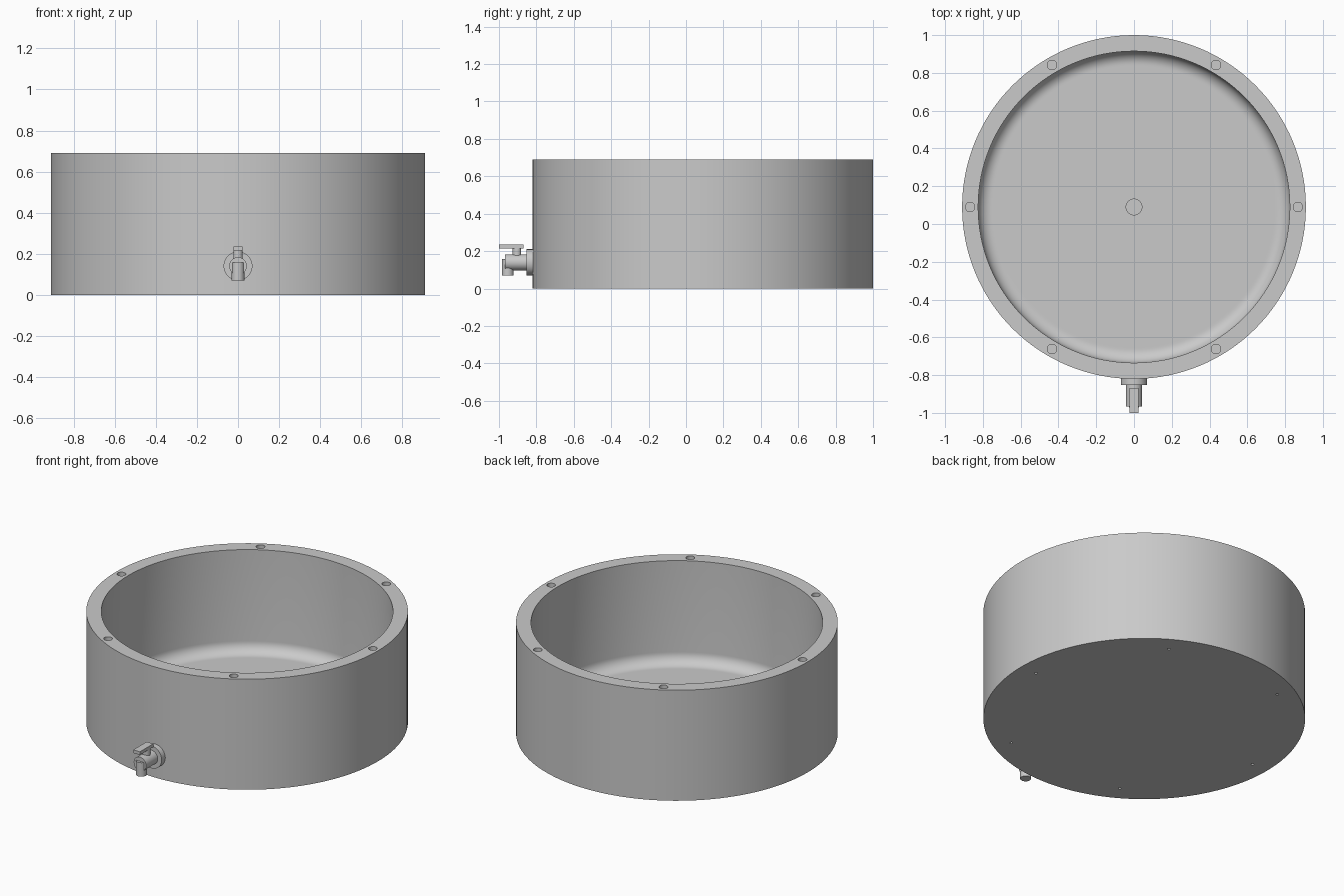
import bpy, bmesh, math
from mathutils import Matrix, Vector

if "Cube" in bpy.data.objects:
    bpy.data.objects.remove(bpy.data.objects["Cube"], do_unlink=True)

CENTRE_Y, RADIUS, HEIGHT = 0.09, 0.91, 0.69
INNER, FLOOR, FILLET = 0.825, 0.05, 0.07
TAP_Z = 0.14

grey = bpy.data.materials.new("light grey")
grey.use_nodes = True
colour = (0.59, 0.59, 0.59, 1)
grey.diffuse_color = colour
grey.node_tree.nodes["Principled BSDF"].inputs["Base Color"].default_value = colour


def add_object(name, bm):
    bmesh.ops.recalc_face_normals(bm, faces=bm.faces)
    mesh = bpy.data.meshes.new(name)
    bm.to_mesh(mesh)
    bm.free()
    mesh.materials.append(grey)
    obj = bpy.data.objects.new(name, mesh)
    bpy.context.collection.objects.link(obj)
    return obj


def select(obj):
    bpy.ops.object.select_all(action="DESELECT")
    obj.select_set(True)
    bpy.context.view_layer.objects.active = obj


def smooth(obj):
    select(obj)
    bpy.ops.object.shade_smooth_by_angle(angle=math.radians(30))


def add_cylinder(bm, start, end, radius, sides=32):
    start, end = Vector(start), Vector(end)
    axis = end - start
    turn = axis.to_track_quat("Z", "Y").to_matrix().to_4x4()
    bmesh.ops.create_cone(bm, cap_ends=True, segments=sides, radius1=radius, radius2=radius,
                          depth=axis.length, matrix=Matrix.Translation((start + end) / 2) @ turn)


def cylinder(name, start, end, radius):
    bm = bmesh.new()
    add_cylinder(bm, start, end, radius, 48)
    smooth(add_object(name, bm))


# Tank: lathed wall, rim, rounded inner corner and floor
profile = [(0, 0), (RADIUS, 0), (RADIUS, HEIGHT), (INNER, HEIGHT)]
for i in range(11):
    a = math.pi / 2 * i / 10
    profile.append((INNER - FILLET + FILLET * math.cos(a), FLOOR + FILLET - FILLET * math.sin(a)))
profile += [(INNER - FILLET - 0.01, FLOOR), (0, FLOOR)]
bm = bmesh.new()
verts = [bm.verts.new((r, 0, z)) for r, z in profile]
edges = [bm.edges.new(pair) for pair in zip(verts, verts[1:])]
bmesh.ops.spin(bm, geom=verts + edges, axis=(0, 0, 1), cent=(0, 0, 0),
               angle=math.tau, steps=128, use_duplicate=False)
bmesh.ops.remove_doubles(bm, verts=bm.verts, dist=0.0001)
bmesh.ops.translate(bm, verts=bm.verts, vec=(0, CENTRE_Y, 0))
tank = add_object("tank", bm)

# Holes in the rim, the underside and the middle of the floor
bm = bmesh.new()
add_cylinder(bm, (0, CENTRE_Y, 0.02), (0, CENTRE_Y, 0.1), 0.042)
for i in range(6):
    a = math.tau * i / 6
    for ring, low, high, radius in ((0.868, HEIGHT - 0.06, HEIGHT + 0.05, 0.025),
                                    (0.8, -0.05, 0.02, 0.008)):
        x, y = ring * math.cos(a), CENTRE_Y + ring * math.sin(a)
        add_cylinder(bm, (x, y, low), (x, y, high), radius, 24)
cutter = add_object("hole_cutter", bm)
cutter.hide_render = True
cut = tank.modifiers.new("holes", "BOOLEAN")
cut.operation, cut.solver, cut.object = "DIFFERENCE", "EXACT", cutter
select(tank)
bpy.ops.object.modifier_apply(modifier=cut.name)
bpy.data.objects.remove(cutter, do_unlink=True)
smooth(tank)

# Drain tap
cylinder("tap_flange", (0, -0.8, TAP_Z), (0, -0.853, TAP_Z), 0.07)
cylinder("tap_body", (0, -0.84, TAP_Z), (0, -0.967, TAP_Z), 0.043)
cylinder("tap_spout", (0, -0.953, 0.07), (0, -0.953, 0.157), 0.031)
cylinder("tap_stem", (0, -0.904, TAP_Z), (0, -0.904, 0.217), 0.023)

# Lever on top of the stem
bm = bmesh.new()
bmesh.ops.create_cube(bm, size=1, matrix=Matrix.Translation((0, -0.934, 0.225))
                      @ Matrix.Diagonal((0.046, 0.132, 0.02, 1)))
add_object("tap_lever", bm)
